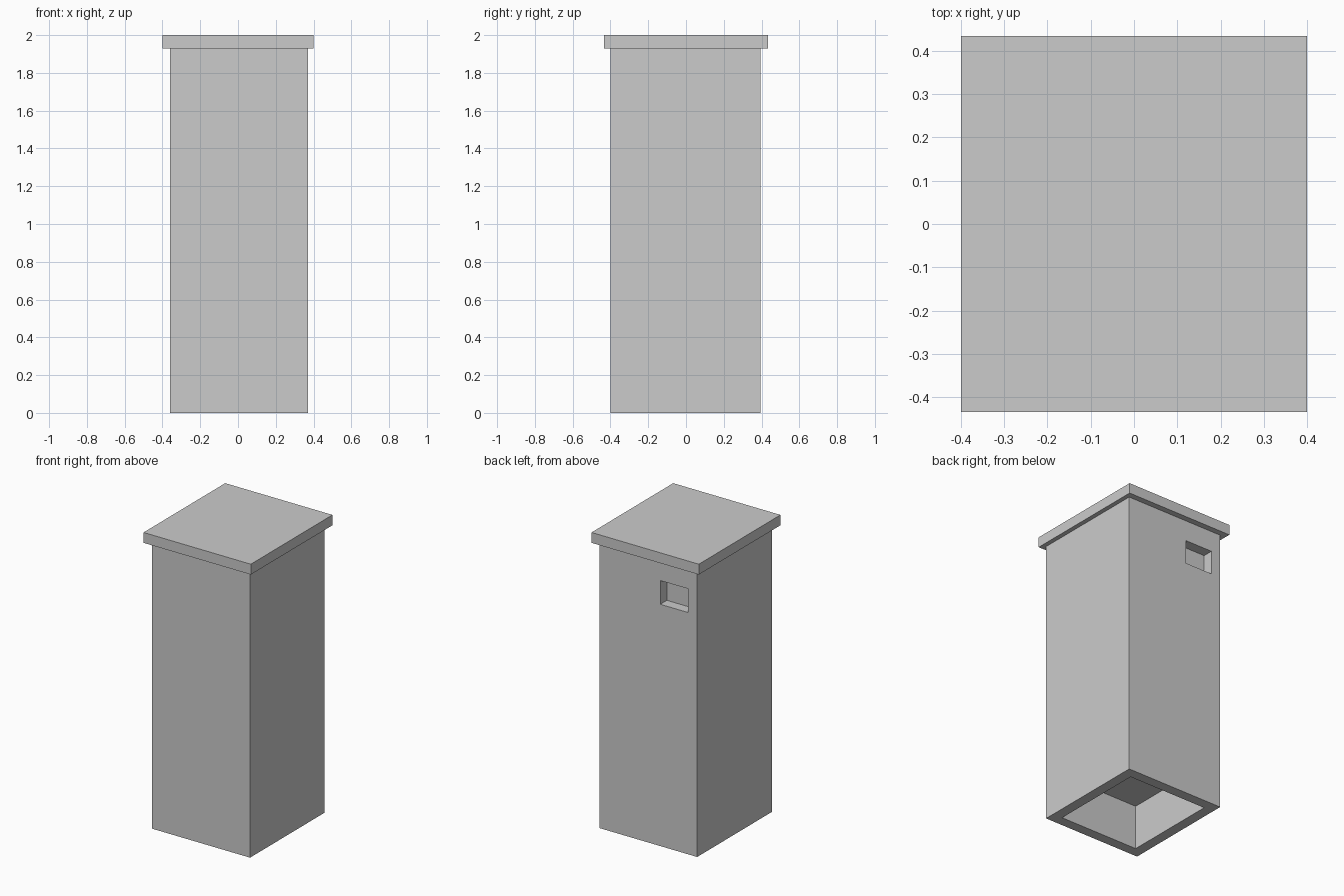
import bpy

if "Cube" in bpy.data.objects:
    bpy.data.objects.remove(bpy.data.objects["Cube"])


def box(name, x0, x1, y0, y1, z0, z1):
    bpy.ops.mesh.primitive_cube_add(
        size=1, location=((x0 + x1) / 2, (y0 + y1) / 2, (z0 + z1) / 2))
    obj = bpy.context.object
    obj.name = name
    obj.scale = (x1 - x0, y1 - y0, z1 - z0)
    bpy.ops.object.transform_apply(location=True, rotation=False, scale=True)
    return obj


def carve(target, cutter):
    mod = target.modifiers.new("carve", 'BOOLEAN')
    mod.operation = 'DIFFERENCE'
    mod.solver = 'EXACT'
    mod.object = cutter
    bpy.context.view_layer.objects.active = target
    bpy.ops.object.modifier_apply(modifier=mod.name)
    bpy.data.objects.remove(cutter, do_unlink=True)


WALL = 0.07
X0, X1, Y0, Y1 = -0.36, 0.37, -0.40, 0.395

# Tall rectangular shaft
shaft = box("shaft", X0, X1, Y0, Y1, 0, 1.93)

# Shallow hollow in the underside
carve(shaft, box("base_hollow_cutter", X0 + WALL, X1 - WALL,
                 Y0 + WALL, Y1 - WALL, -0.1, 0.30))

# Window niche high on the back face
carve(shaft, box("window_cutter", -0.29, -0.085, Y1 - WALL, Y1 + 0.1, 1.63, 1.79))

# Overhanging flat cap
box("cap", -0.40, 0.40, -0.435, 0.435, 1.93, 2.0)
